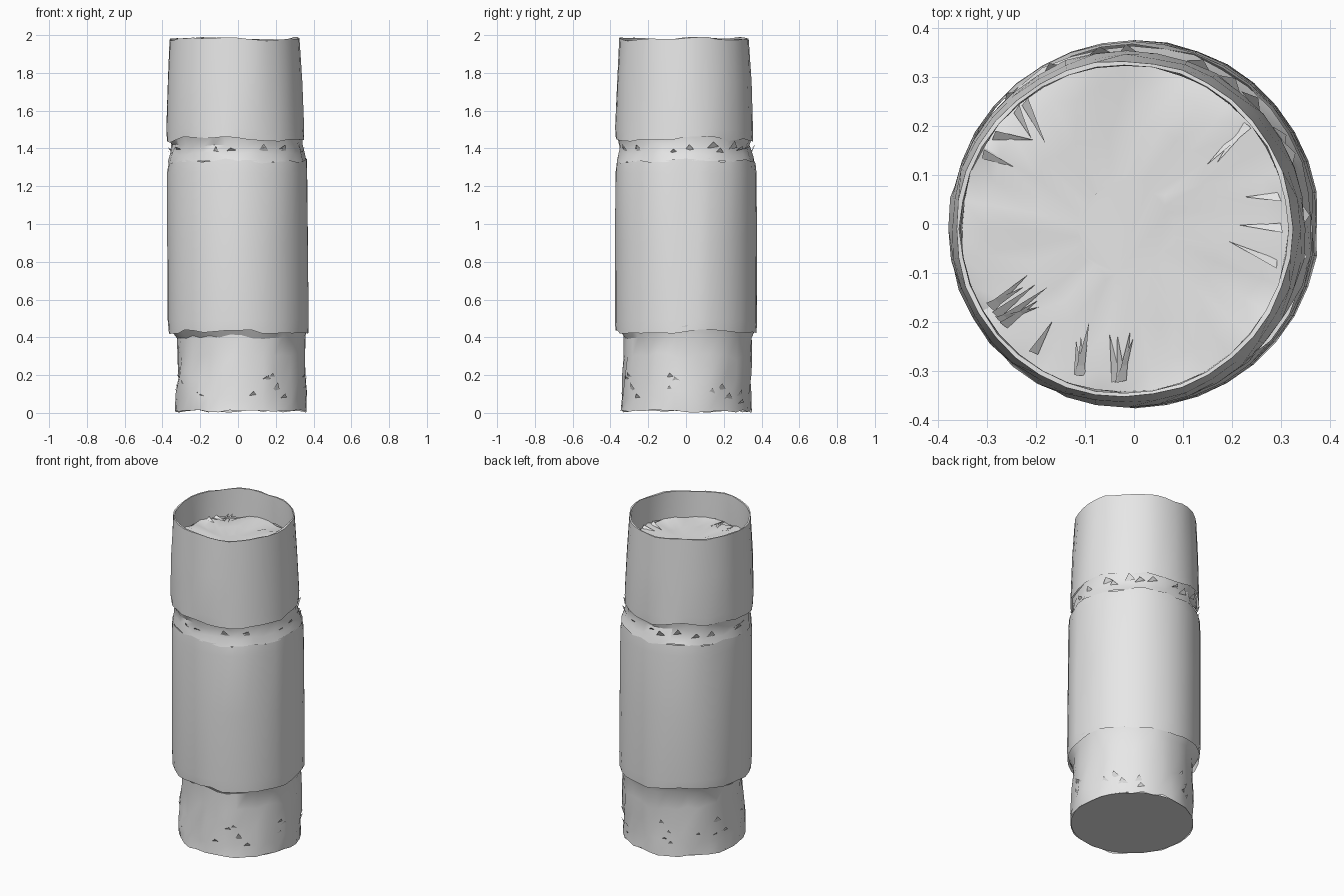
import bpy, bmesh, math, random
from mathutils import Vector

random.seed(7)
SIDES = 36

cube = bpy.data.objects.get("Cube")
if cube:
    bpy.data.objects.remove(cube, do_unlink=True)

grey = bpy.data.materials.new("plain_grey")
grey.use_nodes = True
grey.diffuse_color = (0.8, 0.8, 0.8, 1)
grey.node_tree.nodes["Principled BSDF"].inputs["Base Color"].default_value = (0.8, 0.8, 0.8, 1)


def finish(name, bm, angle=30):
    """Turn a bmesh into a named object, smooth apart from sharp creases."""
    mesh = bpy.data.meshes.new(name)
    bm.to_mesh(mesh)
    bm.free()
    mesh.materials.append(grey)
    obj = bpy.data.objects.new(name, mesh)
    bpy.context.collection.objects.link(obj)
    bpy.ops.object.select_all(action="DESELECT")
    obj.select_set(True)
    bpy.context.view_layer.objects.active = obj
    bpy.ops.object.shade_smooth_by_angle(angle=math.radians(angle))
    return obj


def wave(a):
    """Slow rise and fall of the crumpled edges around the wall."""
    return 0.6 * math.sin(3 * a + 1) + 0.4 * math.sin(7 * a)


def ring(bm, z, cx, cy, r, rough=0.0, ragged=0.0, sway=0.0, dent=0.0):
    """One loop of the wall; dent pinches the seam on the +x side."""
    verts = []
    for i in range(SIDES):
        a = math.tau * i / SIDES
        rr = r + random.uniform(-rough, rough)
        if i == 0:
            rr -= dent
        height = z + sway * wave(a) + random.uniform(-ragged, ragged)
        verts.append(bm.verts.new((cx + rr * math.cos(a), cy + rr * math.sin(a),
                                   min(2, max(0, height)))))
    return verts


def bridge(bm, low, high):
    for i in range(SIDES):
        j = (i + 1) % SIDES
        bm.faces.new((low[i], low[j], high[j], high[i]))


def loft(rows, name, cap_bottom=False, cap_top=False):
    bm = bmesh.new()
    loops = [ring(bm, *row) for row in rows]
    for low, high in zip(loops, loops[1:]):
        bridge(bm, low, high)
    if cap_bottom:
        bm.faces.new(loops[0][::-1])
    if cap_top:
        bm.faces.new(loops[-1])
    return finish(name, bm)


# Crumpled foot: height, centre, radius, roughness, raggedness, sway
loft([
    (0.01, 0.015, 0.0, 0.348, 0.003, 0.009),
    (0.09, 0.017, 0.0, 0.345, 0.009, 0.025),
    (0.19, 0.018, 0.005, 0.340, 0.009, 0.03),
    (0.30, 0.018, 0.01, 0.338, 0.004, 0.02),
    (0.40, 0.018, 0.01, 0.340, 0.004, 0.008, 0.012),
    (0.46, 0.005, 0.0, 0.371, 0.003, 0.006, 0.012),
], "foot")

# Flat disc closing the foot
bm = bmesh.new()
bm.faces.new([bm.verts.new((0.015 + 0.345 * math.cos(a), 0.345 * math.sin(a), 0.012))
              for a in (-math.tau * i / 64 for i in range(64))])
finish("base_disc", bm)

# Plain middle sleeve with a pinched seam
loft([
    (0.43, 0.004, 0.0, 0.372, 0.002, 0.008, 0.015),
    (0.49, 0.003, 0.0, 0.376, 0.001, 0.0, 0.0, 0.006),
    (0.90, 0.0, 0.0, 0.375, 0.001, 0.0, 0.0, 0.012),
    (1.27, -0.002, 0.0, 0.373, 0.001, 0.0, 0.0, 0.008),
    (1.335, -0.003, 0.0, 0.366, 0.004, 0.008, 0.008),
], "sleeve")

# Rough groove between sleeve and collar
loft([
    (1.33, -0.003, 0.0, 0.366, 0.004, 0.006, 0.008),
    (1.37, -0.006, -0.003, 0.356, 0.007, 0.012),
    (1.42, -0.01, -0.008, 0.344, 0.007, 0.01),
    (1.46, -0.014, -0.01, 0.356, 0.005, 0.006, 0.015),
], "groove")

# Tapered collar, turned over the rim and down to the sunken top
loft([
    (1.45, -0.014, -0.01, 0.364, 0.004, 0.006, 0.018),
    (1.50, -0.015, -0.01, 0.364, 0.002, 0.004, 0.01),
    (1.75, -0.018, -0.01, 0.356, 0.003),
    (1.98, -0.020, -0.01, 0.344, 0.002, 0.004, 0.01),
    (1.98, -0.020, -0.01, 0.336, 0.002, 0.003, 0.01),
    (1.90, -0.019, -0.01, 0.335, 0.002),
    (1.81, -0.019, -0.01, 0.334, 0.002, 0.008),
], "collar")

# Uneven sunken top
bm = bmesh.new()
loops = [ring(bm, 1.81, -0.019, -0.01, r, rough, bump)
         for r, rough, bump in ((0.336, 0.0, 0.012), (0.29, 0.012, 0.014),
                                (0.20, 0.02, 0.005), (0.10, 0.01, 0.003))]
for outer, inner in zip(loops, loops[1:]):
    bridge(bm, outer, inner)
bm.faces.new(loops[-1])
finish("sunken_top", bm)


def shards(name, count, place):
    """Loose torn slivers, each one a triangle from place()."""
    bm = bmesh.new()
    for _ in range(count):
        bm.faces.new([bm.verts.new(p) for p in place()])
    finish(name, bm)


def on_wall(a, r, z, cx):
    return Vector((cx + r * math.cos(a), r * math.sin(a), z))


def torn_wall(z, reach, r, cx):
    def place():
        a = random.uniform(0, math.tau)
        mid = z + random.uniform(-reach, reach)
        return (on_wall(a - 0.06, r - 0.012, mid, cx),
                on_wall(a + random.uniform(0.05, 0.13), r - 0.006, mid + 0.01, cx),
                on_wall(a + 0.02, r + 0.008, mid + random.uniform(0.02, 0.05), cx))
    return place


def torn_top():
    a = random.choice((0, 0.7, 2.4, 3.8, 4.6)) + random.uniform(-0.3, 0.3)
    reach = random.uniform(0.20, 0.27)
    return (on_wall(a, 0.325, 1.83, -0.02), on_wall(a + 0.06, 0.32, 1.815, -0.02),
            on_wall(a + random.uniform(-0.15, 0.15), reach, 1.82, -0.02))


# Torn slivers in the groove, near the foot edge and inside the rim
shards("groove_slivers", 22, torn_wall(1.385, 0.02, 0.36, -0.008))
shards("foot_slivers", 28, torn_wall(0.11, 0.08, 0.346, 0.016))
shards("top_slivers", 24, torn_top)
